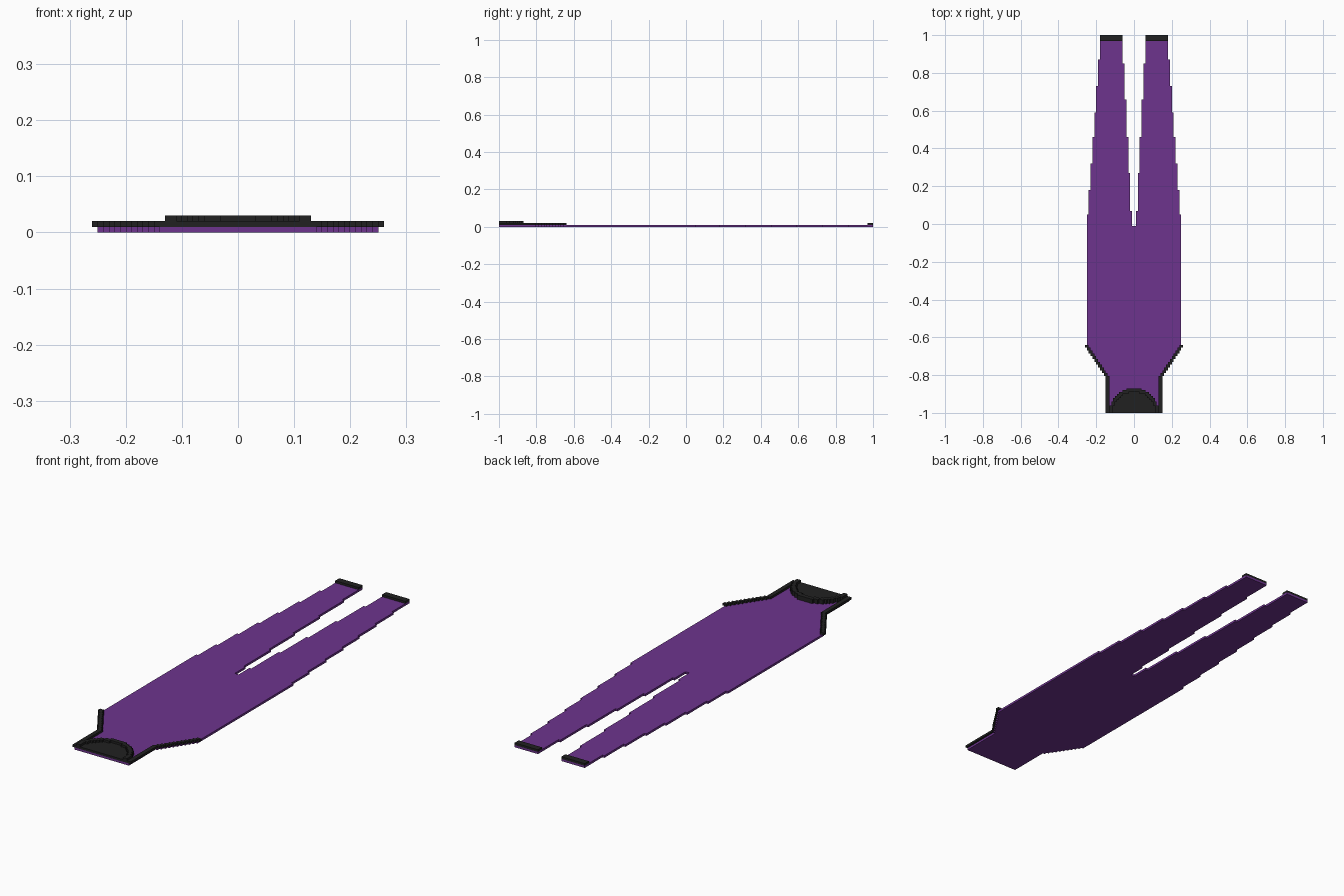
import bpy, bmesh, math

cube = bpy.data.objects.get("Cube")
if cube:
    bpy.data.objects.remove(cube, do_unlink=True)


def material(name, colour):
    m = bpy.data.materials.new(name)
    m.use_nodes = True
    m.diffuse_color = colour
    m.node_tree.nodes["Principled BSDF"].inputs["Base Color"].default_value = colour
    return m


PURPLE = material("purple fabric", (0.155, 0.034, 0.27, 1))
BLACK = material("black trim", (0.015, 0.015, 0.015, 1))
T = 0.01  # layer thickness and step size


def slab(name, outline, z0, z1, mat):
    """Flat plate: an outline raised from z0 to z1."""
    bm = bmesh.new()
    face = bm.faces.new([bm.verts.new((x, y, z0)) for x, y in outline])
    top = bmesh.ops.extrude_face_region(bm, geom=[face], use_keep_orig=True)["geom"]
    for v in top:
        if isinstance(v, bmesh.types.BMVert):
            v.co.z = z1
    bmesh.ops.recalc_face_normals(bm, faces=bm.faces)
    me = bpy.data.meshes.new(name)
    bm.to_mesh(me)
    bm.free()
    me.materials.append(mat)
    ob = bpy.data.objects.new(name, me)
    bpy.context.collection.objects.link(ob)
    return ob


def stairs(widths, ys):
    """Stepped edge: widths[i] holds from ys[i] to ys[i + 1]."""
    return [(w, y) for i, w in enumerate(widths) for y in (ys[i], ys[i + 1])]


def mirrored(right):
    return right + [(-x, y) for x, y in reversed(right)]


def flip(points, s):
    return [(s * x, y) for x, y in points]


# Stepped armhole slope, from the bib to the waist
STEPS = 12
slope_x = [0.14 + T * i for i in range(STEPS)]
slope_y = [-0.82 + 0.015 * i for i in range(STEPS + 1)]

# Body and legs in one plate, with stepped outer and inner leg edges
leg_out = stairs([0.25 - T * i for i in range(8)],
                 [slope_y[-1], 0.05, 0.18, 0.32, 0.46, 0.59, 0.73, 0.87, 1])
leg_in = stairs([T * (i + 1) for i in range(6)],
                [-0.01, 0.07, 0.27, 0.46, 0.66, 0.85, 1])
edge = stairs(slope_x, slope_y)[:-1] + leg_out[1:] + leg_in[::-1]
slab("body_and_legs", mirrored(edge), 0, T, PURPLE)

# Bib between the straps
slab("bib", mirrored([(0.14, -1), (0.14, -0.82)]), 0, T, PURPLE)

# Armhole trim and ankle cuffs on each side
for s, side in ((1, "left"), (-1, "right")):
    ys = [-1] + slope_y[1:]
    outer = stairs([x + T for x in slope_x], ys)
    inner = stairs([x - T for x in slope_x], ys)
    slab(side + "_armhole_trim", flip(outer + inner[::-1], s), T, 2 * T, BLACK)
    cuff = [(0.06, 0.97), (0.18, 0.97), (0.18, 1), (0.06, 1)]
    slab(side + "_ankle_cuff", flip(cuff, s), T, 2 * T, BLACK)


# Stepped half-round neckline with a raised rim
def half_round(r):
    rows = round(r / T)
    ys = [-1 + T * i for i in range(rows + 1)]
    widths = [T * round(math.sqrt(rows ** 2 - (i + 0.5) ** 2) + 0.2) for i in range(rows)]
    return mirrored(stairs(widths, ys))


outer, inner = half_round(0.13), half_round(0.11)
slab("neckline_rim", outer + inner[::-1], T, 3 * T, BLACK)
slab("neckline_fill", inner, T, 2 * T, BLACK)
